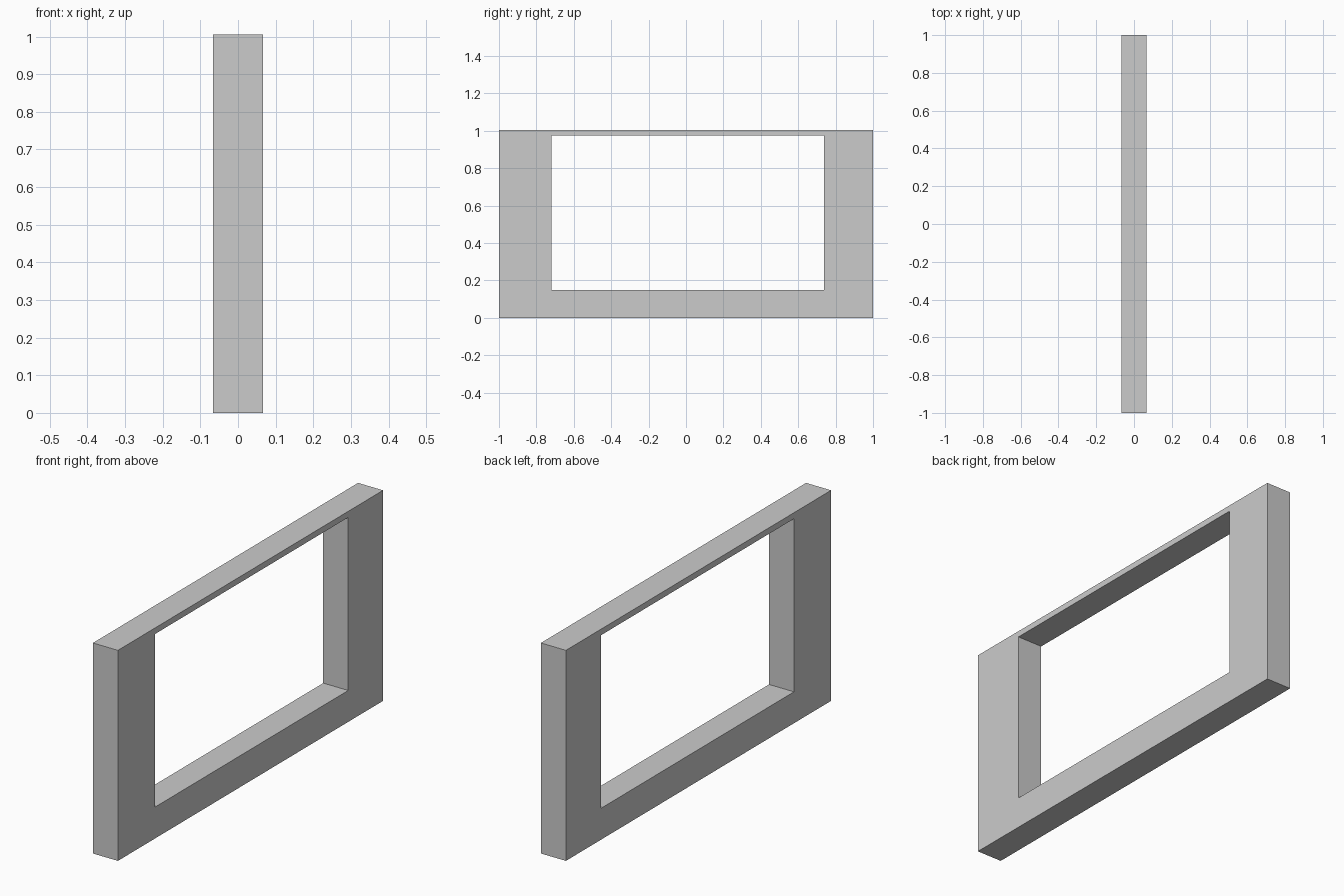
import bpy
import bmesh

if "Cube" in bpy.data.objects:
    bpy.data.objects.remove(bpy.data.objects["Cube"])

HALF_DEPTH = 0.066


def rectangle(y0, y1, z0, z1):
    return [(y0, z0), (y1, z0), (y1, z1), (y0, z1)]


# Wall frame: ring of quads between outer outline and window opening
outer = rectangle(-1.0, 1.0, 0.0, 1.005)
inner = rectangle(-0.72, 0.737, 0.15, 0.976)

bm = bmesh.new()
out_v = [bm.verts.new((-HALF_DEPTH, y, z)) for y, z in outer]
in_v = [bm.verts.new((-HALF_DEPTH, y, z)) for y, z in inner]
for i in range(4):
    j = (i + 1) % 4
    bm.faces.new((out_v[i], out_v[j], in_v[j], in_v[i]))

# Extrude the ring through the wall thickness
result = bmesh.ops.extrude_face_region(bm, geom=bm.faces[:], use_keep_orig=True)
moved = [g for g in result["geom"] if isinstance(g, bmesh.types.BMVert)]
bmesh.ops.translate(bm, verts=moved, vec=(2 * HALF_DEPTH, 0, 0))
bmesh.ops.recalc_face_normals(bm, faces=bm.faces[:])

mesh = bpy.data.meshes.new("window_wall")
bm.to_mesh(mesh)
bm.free()
bpy.context.collection.objects.link(bpy.data.objects.new("window_wall", mesh))
